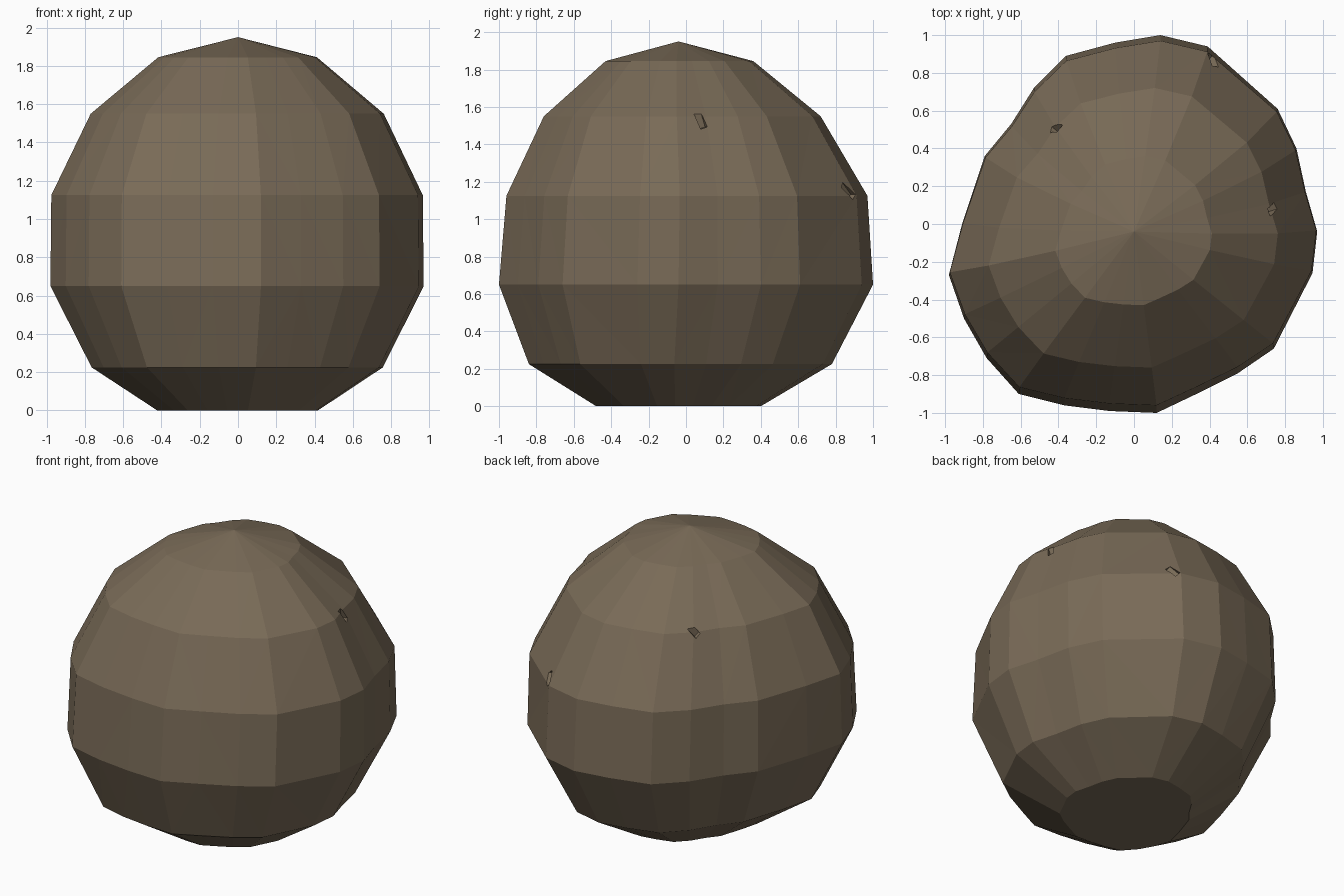
import bpy
import bmesh
from mathutils import Vector

cube = bpy.data.objects.get("Cube")
if cube:
    bpy.data.objects.remove(cube, do_unlink=True)

stone = bpy.data.materials.new("brown stone")
stone.use_nodes = True
colour = (0.19, 0.145, 0.095, 1)
stone.diffuse_color = colour
bsdf = stone.node_tree.nodes["Principled BSDF"]
bsdf.inputs["Base Color"].default_value = colour
bsdf.inputs["Roughness"].default_value = 0.9


def make_object(name, bm):
    mesh = bpy.data.meshes.new(name)
    bm.to_mesh(mesh)
    bm.free()
    mesh.materials.append(stone)
    obj = bpy.data.objects.new(name, mesh)
    bpy.context.collection.objects.link(obj)
    return obj


# Irregular outline of the boulder at its widest
outline = [(.97, -.04), (.91, .17), (.86, .40), (.76, .61), (.39, .94), (.14, 1),
           (-.10, .96), (-.36, .89), (-.53, .72), (-.65, .53), (-.79, .36),
           (-.91, 0), (-.98, -.27), (-.90, -.50), (-.78, -.71), (-.61, -.90),
           (-.37, -.96), (-.13, -.99), (.12, -1), (.33, -.90), (.55, -.79),
           (.74, -.66), (.945, -.26)]

# Each level: height, width scale, depth scale, depth shift
levels = [(0, .43, .44, -.04), (.225, .78, .81, -.03), (.65, 1, 1, 0),
          (1.125, .995, .965, .005), (1.55, .785, .74, -.02),
          (1.845, .425, .395, -.035)]

# Boulder: stacked rings, a flat base and a low pointed cap
bm = bmesh.new()
rings = [[bm.verts.new((x * sx, y * sy + shift, z)) for x, y in outline]
         for z, sx, sy, shift in levels]
count = len(outline)
for low, high in zip(rings, rings[1:]):
    for i in range(count):
        j = (i + 1) % count
        bm.faces.new((low[i], low[j], high[j], high[i]))
apex = bm.verts.new((0, -.04, 1.95))
for i in range(count):
    bm.faces.new((rings[-1][i], rings[-1][(i + 1) % count], apex))
bm.faces.new(rings[0][::-1])
bmesh.ops.recalc_face_normals(bm, faces=bm.faces)
bmesh.ops.triangulate(bm, faces=bm.faces)
boulder = make_object("boulder", bm)

# Small chips cut from the surface: centre and half angle about the vertical
chips = [((.74, .08, 1.53), .3), ((.42, .87, 1.15), .8), ((-.42, .52, 1.56), -.7)]
for place, turn in chips:
    bm = bmesh.new()
    bmesh.ops.create_cube(bm, size=1)
    for v in bm.verts:
        v.co = Vector((v.co.x * .06, v.co.y * .04, v.co.z * .09))
    cutter = make_object("chip_cutter", bm)
    cutter.location = place
    cutter.rotation_euler = (turn, 0, turn)
    cutter.hide_render = True
    bpy.context.view_layer.update()
    cut = boulder.modifiers.new("chip", "BOOLEAN")
    cut.operation = "DIFFERENCE"
    cut.solver = "EXACT"
    cut.object = cutter
    bpy.context.view_layer.objects.active = boulder
    bpy.ops.object.modifier_apply(modifier=cut.name)
    bpy.data.objects.remove(cutter, do_unlink=True)
